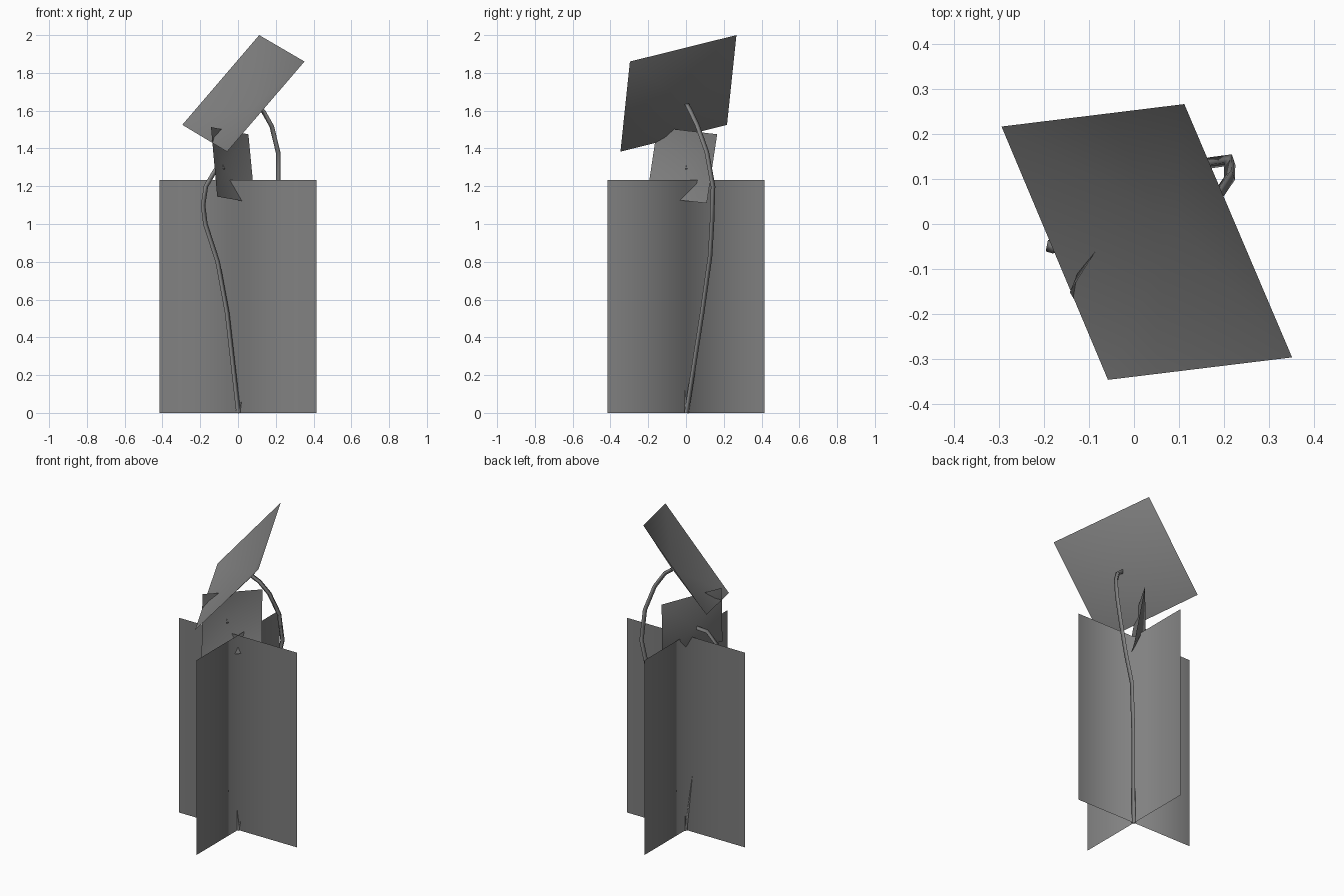
import bpy, bmesh
from math import cos, sin, pi
from mathutils import Vector

if "Cube" in bpy.data.objects:
    bpy.data.objects.remove(bpy.data.objects["Cube"])

dark = bpy.data.materials.new("dark_grey")
dark.diffuse_color = (0.22, 0.22, 0.22, 1)
dark.use_nodes = True
dark.node_tree.nodes["Principled BSDF"].inputs["Base Color"].default_value = dark.diffuse_color


def add_mesh(name, verts, faces):
    mesh = bpy.data.meshes.new(name)
    mesh.from_pydata(verts, [], faces)
    mesh.materials.append(dark)
    obj = bpy.data.objects.new(name, mesh)
    bpy.context.collection.objects.link(obj)
    bm = bmesh.new()
    bm.from_mesh(mesh)
    for f in bm.faces:
        f.smooth = True
    bm.to_mesh(mesh)
    bm.free()
    return obj


def poly_curve(name, points, cyclic=False):
    curve = bpy.data.curves.new(name, 'CURVE')
    curve.dimensions = '3D'
    spline = curve.splines.new('POLY')
    spline.points.add(len(points) - 1)
    for p, co in zip(spline.points, points):
        p.co = (*co, 1)
    spline.use_cyclic_u = cyclic
    spline.use_smooth = True
    obj = bpy.data.objects.new(name, curve)
    bpy.context.collection.objects.link(obj)
    return obj


def flower(name, corners, depth):
    # square card pushed to a shallow cup at its centre
    c = [Vector(p) for p in corners]
    centre = sum(c, Vector()) / 4
    normal = (c[0] - c[3]).cross(c[1] - c[0]).normalized()
    apex = centre + normal * depth
    add_mesh(name, c + [apex], [(i, 4, (i + 1) % 4) for i in range(4)])
    return apex


# crossed leaf cards: two smooth-shaded folds meeting at the middle
R, H = 0.415, 1.233
for name, s in (("leaf_fold_right", R), ("leaf_fold_left", -R)):
    add_mesh(name, [(s, 0, 0), (s, 0, H), (0, 0, 0), (0, 0, H), (0, s, 0), (0, s, H)],
             [(0, 2, 3, 1), (2, 4, 5, 3)])

# flower heads
large_apex = flower("large_flower", [(0.112, 0.267, 2.0), (0.352, -0.297, 1.86),
                                     (-0.058, -0.347, 1.383), (-0.295, 0.217, 1.525)], 0.102)
small_apex = flower("small_flower", [(0.055, 0.165, 1.475), (0.09, 0.11, 1.11),
                                     (-0.11, -0.207, 1.145), (-0.143, -0.152, 1.513)], 0.06)

# three-sided stems
profile = poly_curve("stem_profile", [(0.0145 * cos(a), 0.0145 * sin(a), 0)
                                      for a in (0, 2 * pi / 3, 4 * pi / 3)], True)
profile.hide_render = True
paths = {
    "large_stem": [(0, 0, 0), (0.07, 0.083, 0.53), (0.117, 0.125, 0.83), (0.17, 0.135, 1.0),
                   (0.215, 0.141, 1.2), (0.214, 0.108, 1.38),
                   (0.18, 0.058, 1.52), (0.135, 0.02, 1.6), large_apex],
    "small_stem": [(0, 0, 0), (-0.06, -0.02, 0.53), (-0.11, -0.03, 0.8), (-0.175, -0.045, 1.0),
                   (-0.187, -0.05, 1.1), (-0.172, -0.055, 1.2), (-0.125, -0.025, 1.28), small_apex],
}
for name, points in paths.items():
    stem = poly_curve(name, points)
    stem.data.materials.append(dark)
    stem.data.bevel_mode = 'OBJECT'
    stem.data.bevel_object = profile
